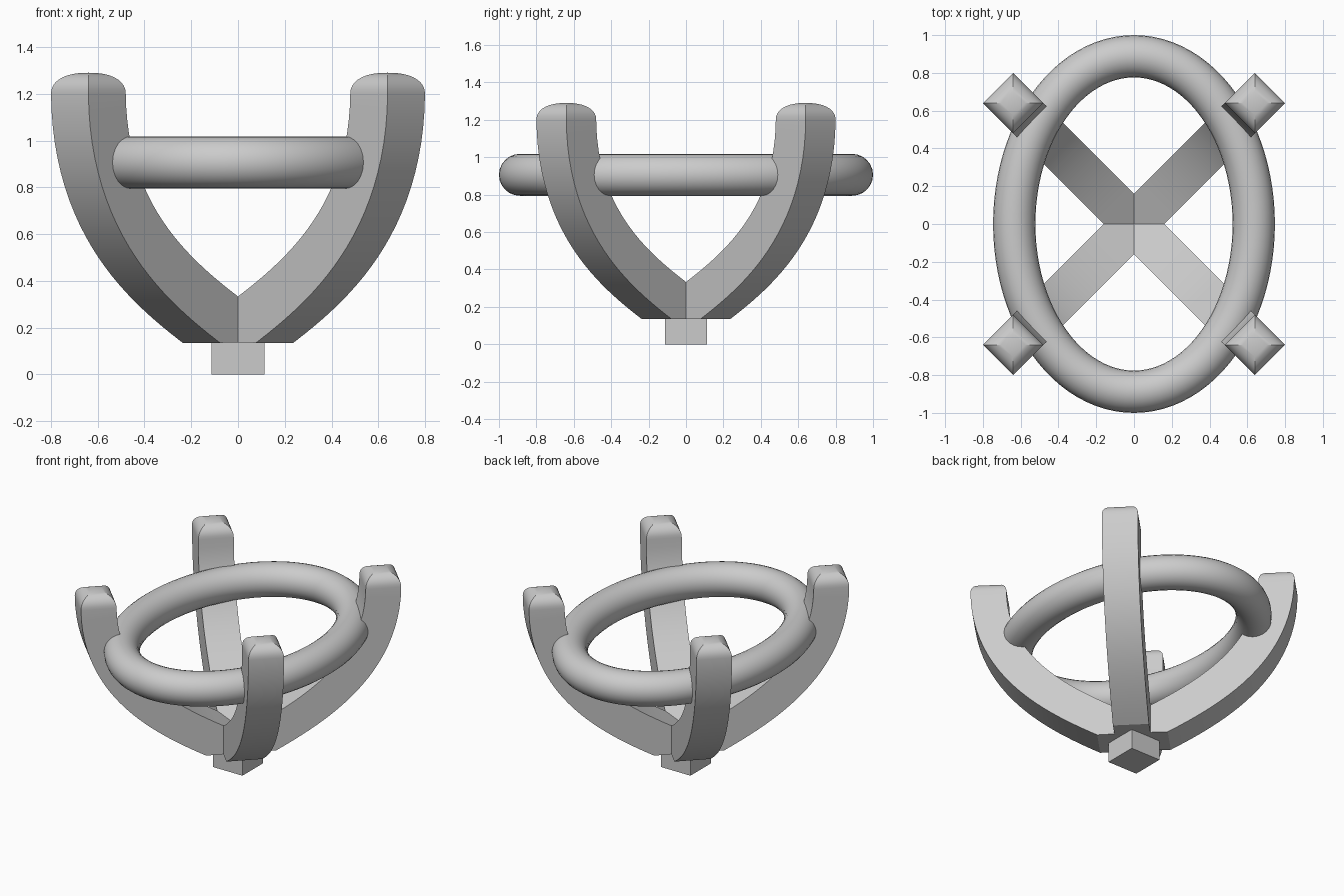
import bpy, bmesh, math
from mathutils import Vector
from mathutils.geometry import interpolate_bezier

if "Cube" in bpy.data.objects:
    bpy.data.objects.remove(bpy.data.objects["Cube"])

H = 0.113          # half width of the square prong section
TOP = 1.2          # height where the rounded tip starts


def activate(obj):
    bpy.ops.object.select_all(action='DESELECT')
    obj.select_set(True)
    bpy.context.view_layer.objects.active = obj


# Side profile of a prong: (inner, outer) point pairs in (radius, height)
p0, p1, p2, p3 = [Vector(p) for p in
                  ((0.113, 0.333), (0.43, 0.505), (0.785, 0.735), (0.792, TOP))]
curve = [Vector(p[:2]) for p in interpolate_bezier(
    p0.to_3d(), p1.to_3d(), p2.to_3d(), p3.to_3d(), 25)]
pairs = [(Vector((0, 0.27)), Vector((0, 0.138)))]
for i, p in enumerate(curve):
    t = (curve[min(i + 1, 24)] - curve[max(i - 1, 0)]).normalized()
    if i == 24:
        t = Vector((0, 1))
    pairs.append((p, p + Vector((t.y, -t.x)) * 2 * H))


def make_prong(name, angle):
    bm = bmesh.new()
    rings = [[(a.x, -H, a.y), (b.x, -H, b.y), (b.x, H, b.y), (a.x, H, a.y)]
             for a, b in pairs]
    # rounded square tip
    c = 0.792 + H
    for k in range(1, 9):
        t = k / 9 * math.pi / 2
        w, z = H * math.cos(t) ** 0.85, TOP + 0.09 * math.sin(t) ** 0.9
        rings.append([(c - w, -w, z), (c + w, -w, z), (c + w, w, z), (c - w, w, z)])
    loops = [[bm.verts.new(v) for v in r] for r in rings]
    for a, b in zip(loops, loops[1:]):
        for j in range(4):
            k = (j + 1) % 4
            bm.faces.new((a[j], a[k], b[k], b[j]))
    bm.faces.new(loops[0])
    tip = bm.verts.new((c, 0, TOP + 0.09))
    for j in range(4):
        bm.faces.new((loops[-1][j], loops[-1][(j + 1) % 4], tip))
    bmesh.ops.recalc_face_normals(bm, faces=bm.faces)
    mesh = bpy.data.meshes.new(name)
    bm.to_mesh(mesh)
    bm.free()
    obj = bpy.data.objects.new(name, mesh)
    bpy.context.collection.objects.link(obj)
    obj.rotation_euler.z = angle
    activate(obj)
    bpy.ops.object.shade_smooth_by_angle(angle=math.radians(25))


# Four prongs on the diagonals
for i, side in enumerate(("back_right", "back_left", "front_left", "front_right")):
    make_prong(side + "_prong", math.radians(45 + 90 * i))

# Oval ring with a round tube
cu = bpy.data.curves.new("oval_ring", 'CURVE')
cu.dimensions = '3D'
cu.bevel_depth = 0.112
cu.bevel_resolution = 10
N = 96
sp = cu.splines.new('POLY')
sp.points.add(N - 1)
for i, pt in enumerate(sp.points):
    a = 2 * math.pi * i / N
    pt.co = (0.634 * math.cos(a), 0.888 * math.sin(a), 0.906, 1)
sp.use_cyclic_u = True
ring = bpy.data.objects.new("oval_ring", cu)
bpy.context.collection.objects.link(ring)
activate(ring)
bpy.ops.object.convert(target='MESH')
bpy.ops.object.shade_smooth_by_angle(angle=math.radians(40))

# Base block
bpy.ops.mesh.primitive_cube_add(size=0.226, location=(0, 0, 0.113))
bpy.context.object.name = "base_block"
